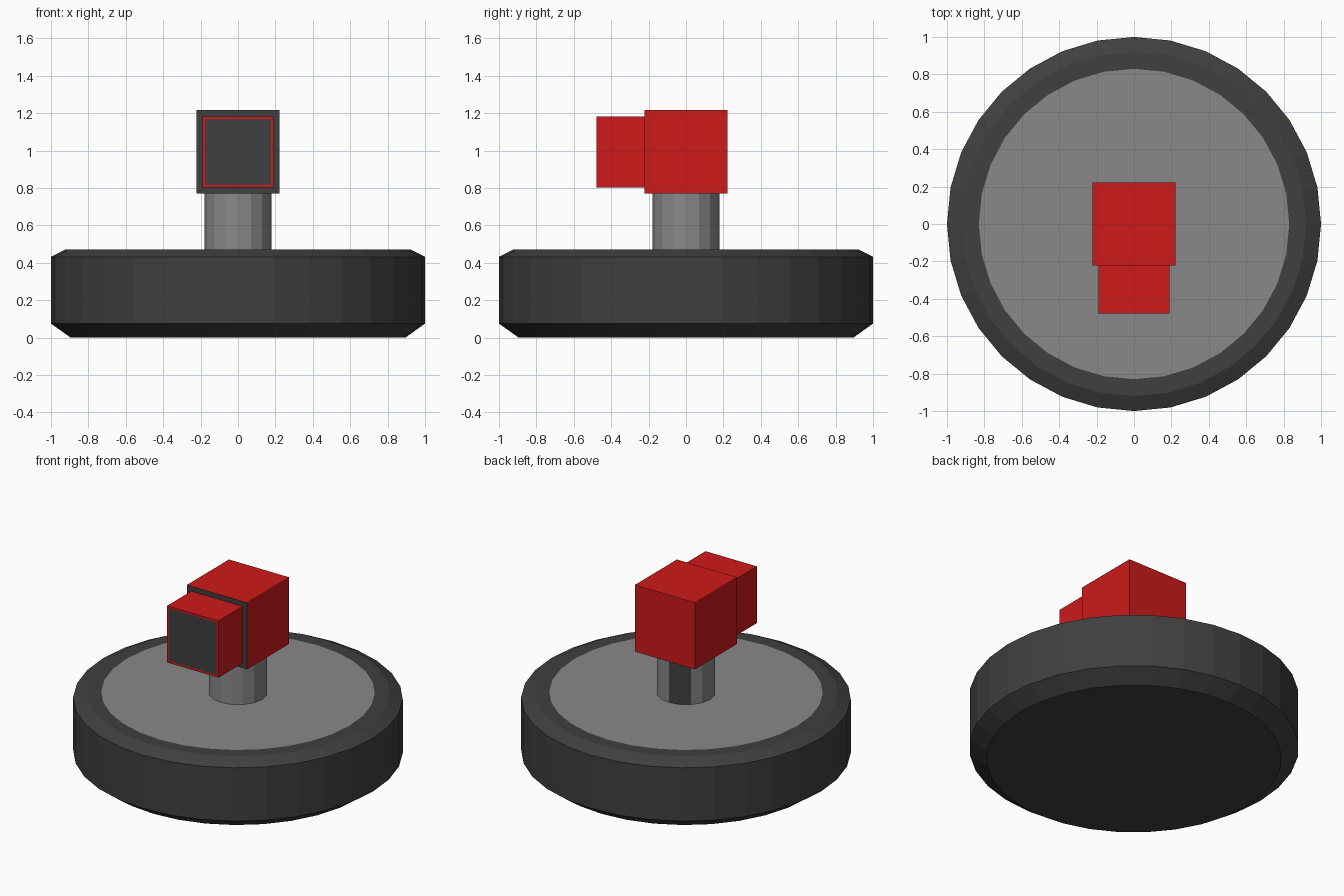
import bpy, bmesh
from math import cos, sin, pi

if "Cube" in bpy.data.objects:
    bpy.data.objects.remove(bpy.data.objects["Cube"])


def material(name, rgb):
    m = bpy.data.materials.new(name)
    m.diffuse_color = (*rgb, 1)
    m.use_nodes = True
    m.node_tree.nodes["Principled BSDF"].inputs["Base Color"].default_value = m.diffuse_color
    return m


DARK = material("dark", (0.05, 0.05, 0.05))
GREY = material("grey", (0.25, 0.25, 0.25))
RED = material("red", (0.62, 0.01, 0.01))


def finish(name, bm, mats):
    bmesh.ops.recalc_face_normals(bm, faces=bm.faces)
    me = bpy.data.meshes.new(name)
    bm.to_mesh(me)
    bm.free()
    for m in mats:
        me.materials.append(m)
    ob = bpy.data.objects.new(name, me)
    bpy.context.collection.objects.link(ob)
    return ob


def turned(name, profile, sides, mats, tint):
    """Stack rings of (radius, z), cap both ends; tint(face) picks the material."""
    bm = bmesh.new()
    rings = [[bm.verts.new((r * cos(2 * pi * i / sides), r * sin(2 * pi * i / sides), z))
              for i in range(sides)] for r, z in profile]
    for a, b in zip(rings, rings[1:]):
        for i in range(sides):
            j = (i + 1) % sides
            bm.faces.new((a[i], a[j], b[j], b[i]))
    bm.faces.new(rings[0][::-1])
    bm.faces.new(rings[-1])
    bm.normal_update()
    for f in bm.faces:
        f.material_index = tint(f)
    return finish(name, bm, mats)


def box(name, half, y0, y1, zc, hz, border=0.0):
    """Red box with a dark front face, optionally framed by a red border."""
    bm = bmesh.new()
    bmesh.ops.create_cube(bm, size=2)
    for v in bm.verts:
        v.co = (v.co.x * half, y0 if v.co.y < 0 else y1, zc + v.co.z * hz)
    bm.normal_update()
    front = min(bm.faces, key=lambda f: f.calc_center_median().y)
    if border:
        bmesh.ops.inset_region(bm, faces=[front], thickness=border)
    front.material_index = 1
    return finish(name, bm, [RED, DARK])


# Round base with chamfered edges and a grey top plate
turned("base", [(0.895, 0), (1, 0.075), (1, 0.432), (0.92, 0.472), (0.83, 0.472)], 32,
       [DARK, GREY], lambda f: int(len(f.verts) > 4 and f.normal.z > 0.5))


# Post with a dark strip on its back left
def post_tint(f):
    c = f.calc_center_median()
    return int(len(f.verts) == 4 and c.x < 0 and c.y > -c.x)


turned("post", [(0.18, 0.47), (0.18, 0.775)], 16, [GREY, DARK], post_tint)

# Head and its front hood
box("head", 0.223, -0.223, 0.223, 0.993, 0.223)
box("hood", 0.19, -0.478, -0.22, 0.993, 0.19, border=0.02)
